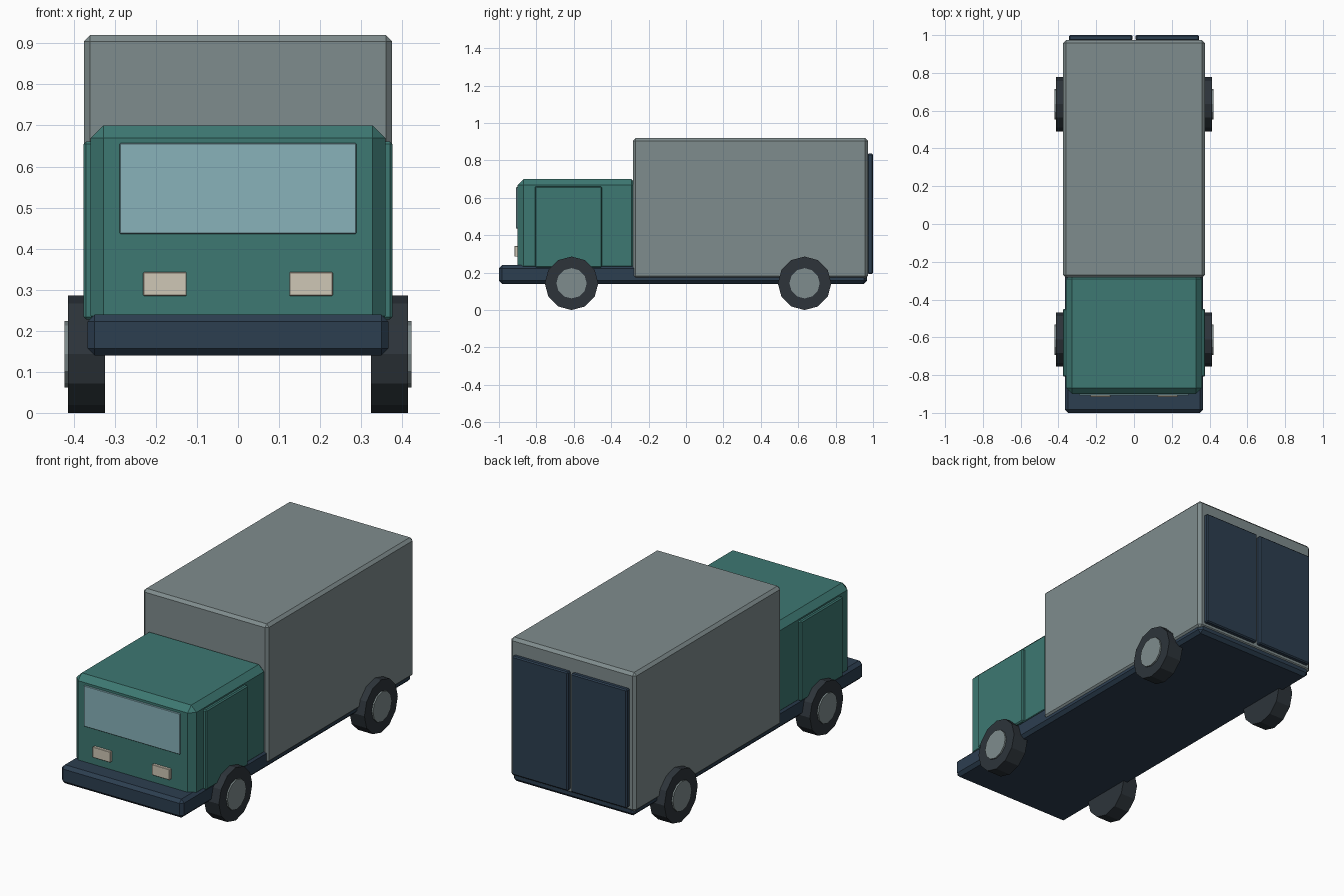
import bpy
import bmesh
import math

if "Cube" in bpy.data.objects:
    bpy.data.objects.remove(bpy.data.objects["Cube"])


def material(name, hex_code):
    def lin(c):
        c /= 255
        return c / 12.92 if c <= 0.04045 else ((c + 0.055) / 1.055) ** 2.4
    m = bpy.data.materials.new(name)
    m.diffuse_color = [lin(int(hex_code[i:i + 2], 16)) for i in (0, 2, 4)] + [1]
    m.use_nodes = True
    m.node_tree.nodes["Principled BSDF"].inputs["Base Color"].default_value = m.diffuse_color
    return m


GREY = material("cargo grey", "7F8C8D")
TEAL = material("cab teal", "3D7872")
NAVY = material("chassis navy", "2C3E50")
GLASS = material("window blue", "88B2BA")
CREAM = material("headlight cream", "CFC7B6")
TYRE = material("tyre black", "2D343A")


def finish(bm, name, mat):
    mesh = bpy.data.meshes.new(name)
    bm.to_mesh(mesh)
    bm.free()
    mesh.materials.append(mat)
    obj = bpy.data.objects.new(name, mesh)
    bpy.context.collection.objects.link(obj)
    return obj


def box(name, mat, lo, hi, bevel=0.0):
    """Box between two corners with chamfered edges."""
    bm = bmesh.new()
    bmesh.ops.create_cube(bm, size=1)
    for v in bm.verts:
        v.co = [(a + b) / 2 + c * (b - a) for a, b, c in zip(lo, hi, v.co)]
    if bevel:
        bmesh.ops.bevel(bm, geom=bm.edges[:], offset=bevel, segments=1,
                        affect='EDGES', profile=0.5)
    return finish(bm, name, mat)


def side_box(name, mat, side, lo, hi, bevel=0.0):
    """Box given for +x, mirrored when side is -1."""
    x = sorted((lo[0] * side, hi[0] * side))
    return box(name, mat, (x[0], *lo[1:]), (x[1], *hi[1:]), bevel)


def disc(name, mat, radius, width, loc):
    """Twelve-sided cylinder lying along x."""
    bm = bmesh.new()
    bmesh.ops.create_cone(bm, cap_ends=True, segments=12, radius1=radius,
                          radius2=radius, depth=width)
    obj = finish(bm, name, mat)
    obj.rotation_euler = (0, math.pi / 2, 0)
    obj.location = loc
    return obj


# main bodies
box("chassis", NAVY, (-0.366, -1.0, 0.14), (0.366, 0.968, 0.24), 0.017)
box("cab", TEAL, (-0.359, -0.90, 0.205), (0.359, -0.26, 0.70), 0.031)
box("cargo_box", GREY, (-0.375, -0.284, 0.167), (0.375, 0.973, 0.92), 0.015)

# windscreen plate
box("windscreen", GLASS, (-0.288, -0.909, 0.436), (0.288, -0.8995, 0.657), 0.002)

for side, label in ((-1, "left"), (1, "right")):
    side_box(label + "_headlight", CREAM, side,
             (0.125, -0.916, 0.285), (0.231, -0.899, 0.343), 0.002)
    side_box(label + "_cab_door", TEAL, side,
             (0.35, -0.808, 0.228), (0.376, -0.449, 0.661), 0.006)
    side_box(label + "_rear_door", NAVY, side,
             (0.009, 0.971, 0.193), (0.345, 1.0, 0.836), 0.006)
    # wheels with hubs
    for y, end in ((-0.612, "front"), (0.634, "rear")):
        disc(f"{end}_{label}_tyre", TYRE, 0.143, 0.09, (side * 0.369, y, 0.143))
        disc(f"{end}_{label}_hub", GREY, 0.081, 0.05, (side * 0.397, y, 0.143))
